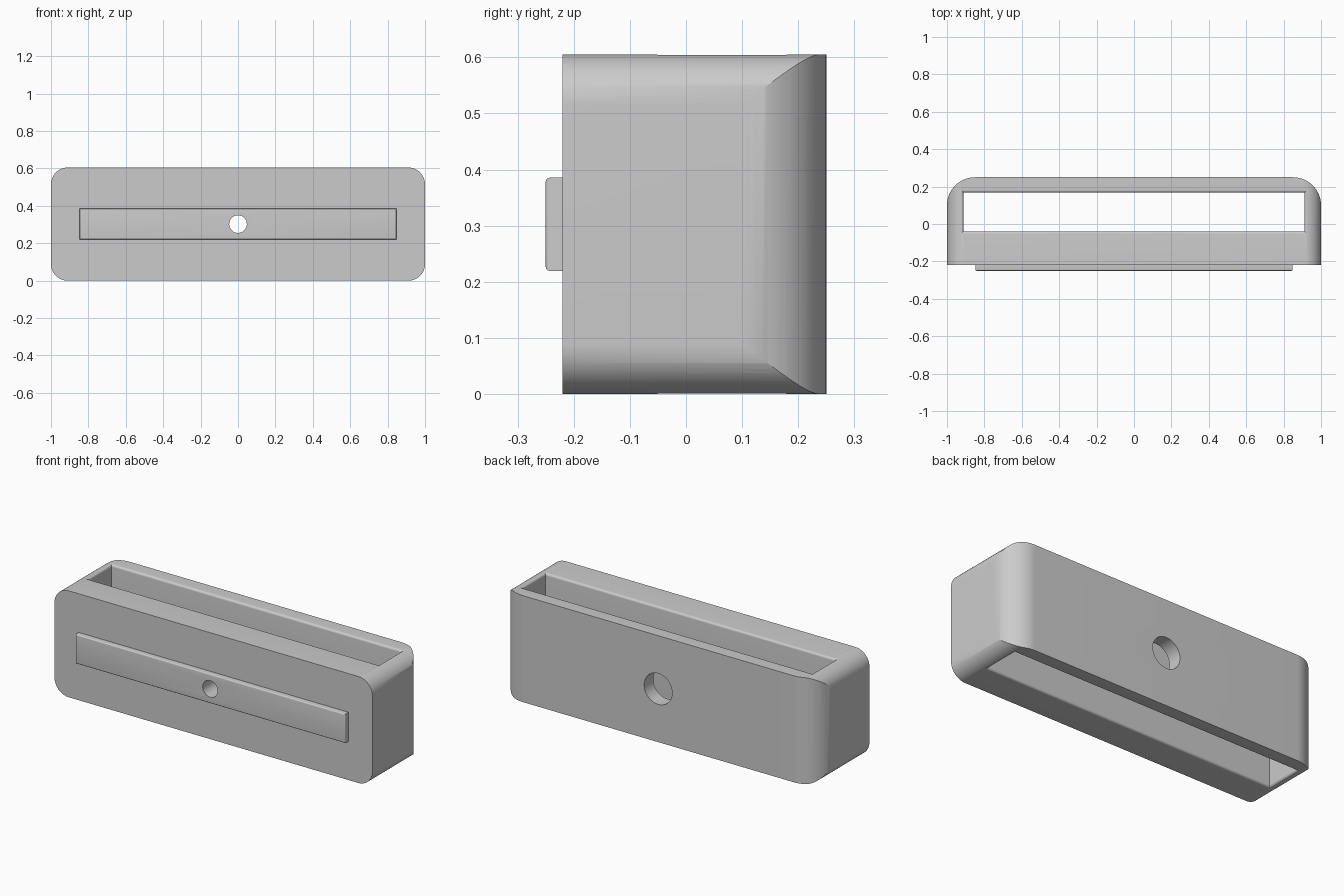
import bpy, bmesh, math

cube = bpy.data.objects.get("Cube")
if cube:
    bpy.data.objects.remove(cube, do_unlink=True)

HEIGHT = 0.605
MID = HEIGHT / 2
FRONT, BACK = -0.22, 0.25

grey = bpy.data.materials.new("plain grey")
grey.use_nodes = True
colour = (0.6, 0.6, 0.6, 1)
grey.diffuse_color = colour
grey.node_tree.nodes["Principled BSDF"].inputs["Base Color"].default_value = colour


def loft(name, loops):
    """Join equal-length loops of points into a closed solid."""
    bm = bmesh.new()
    rings = [[bm.verts.new(p) for p in loop] for loop in loops]
    n = len(rings[0])
    for a, b in zip(rings, rings[1:]):
        for i in range(n):
            j = (i + 1) % n
            bm.faces.new((a[i], a[j], b[j], b[i]))
    bm.faces.new(rings[0])
    bm.faces.new(rings[-1])
    bmesh.ops.recalc_face_normals(bm, faces=bm.faces)
    mesh = bpy.data.meshes.new(name)
    bm.to_mesh(mesh)
    bm.free()
    mesh.materials.append(grey)
    obj = bpy.data.objects.new(name, mesh)
    bpy.context.collection.objects.link(obj)
    return obj


def arc(cx, cy, r, start, steps=20):
    """Quarter circle from the start angle in degrees."""
    angles = [math.radians(start + 90 * i / steps) for i in range(steps + 1)]
    return [(cx + r * math.cos(a), cy + r * math.sin(a)) for a in angles]


def apply_modifier(obj, mod):
    bpy.ops.object.select_all(action='DESELECT')
    bpy.context.view_layer.objects.active = obj
    obj.select_set(True)
    bpy.ops.object.modifier_apply(modifier=mod.name)


def boolean(obj, tool, operation='DIFFERENCE'):
    mod = obj.modifiers.new("cut", 'BOOLEAN')
    mod.operation = operation
    mod.solver = 'EXACT'
    mod.object = tool
    apply_modifier(obj, mod)


def drill(radius, y0, y1):
    """Round cutter along y at mid height."""
    circle = [math.tau * i / 64 for i in range(64)]
    return loft("drill", [[(radius * math.cos(a), y, MID + radius * math.sin(a))
                           for a in circle] for y in (y0, y1)])


# Body: rounded front outline crossed with a plan that has rounded back corners
r = 0.09
outline = (arc(1 - r, HEIGHT - r, r, 0) + arc(r - 1, HEIGHT - r, r, 90)
           + arc(r - 1, r, r, 180) + arc(1 - r, r, r, 270))
body = loft("case_body", [[(x, y, z) for x, z in outline] for y in (FRONT, BACK + 0.1)])
q = 0.15
plan = (arc(1 - q, BACK - q, q, 0) + arc(q - 1, BACK - q, q, 90)
        + [(-1, FRONT - 0.1), (1, FRONT - 0.1)])
plan_block = loft("plan_block", [[(x, y, z) for x, y in plan] for z in (-0.1, HEIGHT + 0.1)])
boolean(body, plan_block, 'INTERSECT')

# Slot running through the height, with rolled rims at both ends
rim = 0.014
half = [(HEIGHT - rim + rim * math.sin(a), rim * (1 - math.cos(a)))
        for a in (math.radians(11.25 * i) for i in range(9))]
half.append((HEIGHT + 0.05, rim))
levels = [(HEIGHT - z, o) for z, o in reversed(half)] + half
slot = loft("slot_cutter", [[(x * (0.912 + o), y, z)
                             for x, y in ((-1, -0.04 - o), (1, -0.04 - o),
                                          (1, 0.168 + o), (-1, 0.168 + o))]
                            for z, o in levels])
boolean(body, slot)

# Raised bar on the front, with softened front edges
bar = loft("front_bar", [[(sx * 0.848, y, MID + sz * 0.083)
                          for sx, sz in ((-1, -1), (1, -1), (1, 1), (-1, 1))]
                         for y in (-0.25, FRONT)])
bm = bmesh.new()
bm.from_mesh(bar.data)
front_edges = [e for e in bm.edges if all(v.co.y < -0.24 for v in e.verts)]
bmesh.ops.bevel(bm, geom=front_edges, offset=0.007, segments=4, profile=0.5,
                affect='EDGES')
bm.to_mesh(bar.data)
bm.free()

# Small hole through the bar and front wall, larger hole through the back wall
small = drill(0.047, -0.4, 0.06)
large = drill(0.088, 0.06, 0.4)
boolean(body, small)
boolean(body, large)
boolean(bar, small)

for helper in (plan_block, slot, small, large):
    bpy.data.objects.remove(helper, do_unlink=True)

# Smooth curved parts while keeping the hard edges
bpy.ops.object.select_all(action='DESELECT')
for obj in (body, bar):
    obj.select_set(True)
bpy.context.view_layer.objects.active = body
bpy.ops.object.shade_smooth_by_angle(angle=math.radians(28))
